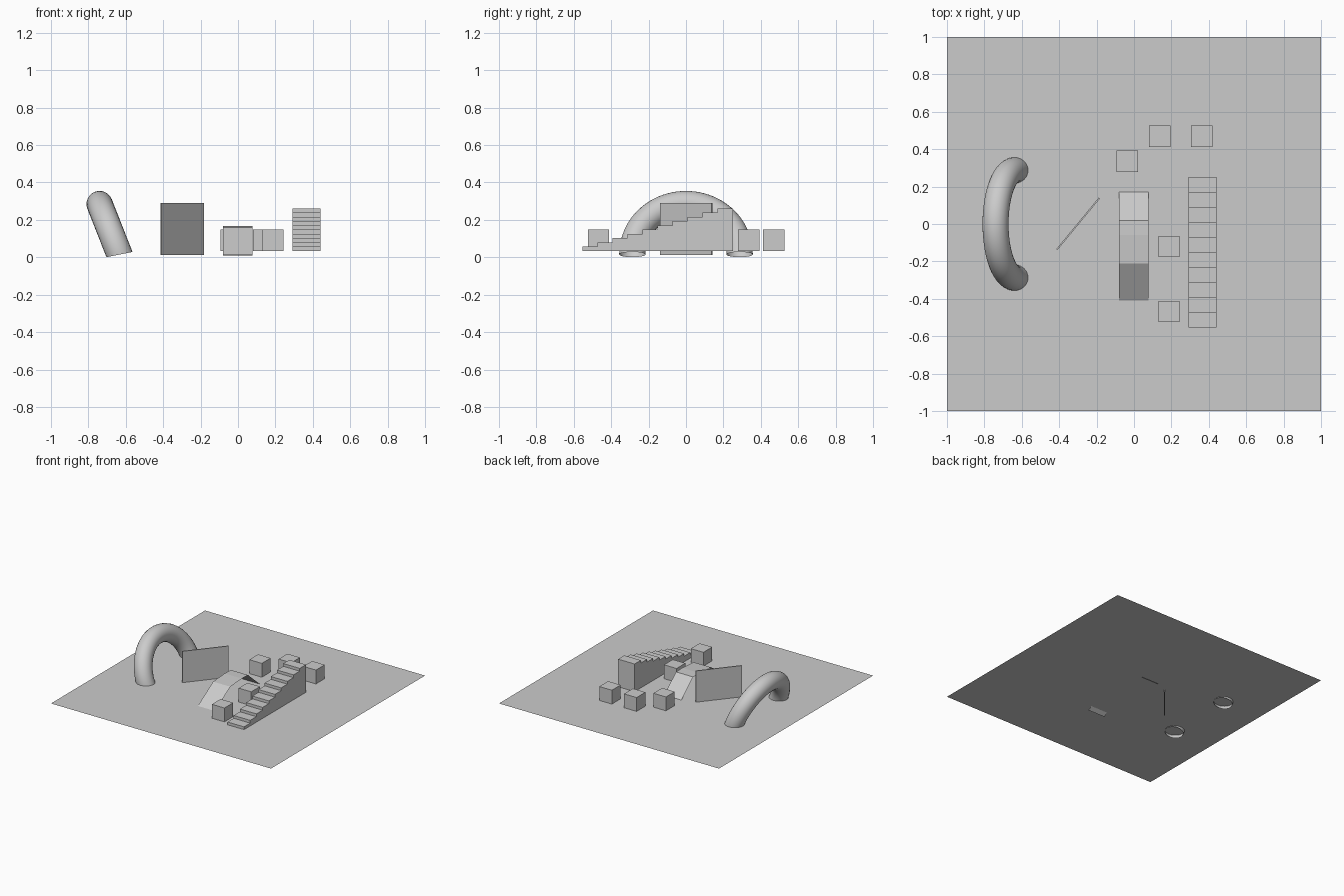
import bpy, bmesh
from math import sin, cos, pi, radians, atan2, hypot
from mathutils import Vector

if "Cube" in bpy.data.objects:
    bpy.data.objects.remove(bpy.data.objects["Cube"])

FLOOR = 0.034


def make(name, verts, faces):
    me = bpy.data.meshes.new(name)
    me.from_pydata(verts, [], faces)
    ob = bpy.data.objects.new(name, me)
    bpy.context.collection.objects.link(ob)
    return ob


def extrude_profile(name, pts, x0, x1, closed):
    """Sweep a (y, z) profile along x; closed profiles get end caps."""
    n = len(pts)
    verts = [(x0, y, z) for y, z in pts] + [(x1, y, z) for y, z in pts]
    faces = [(i, (i + 1) % n, n + (i + 1) % n, n + i) for i in range(n if closed else n - 1)]
    if closed:
        faces += [tuple(reversed(range(n))), tuple(range(n, 2 * n))]
    ob = make(name, verts, faces)
    bm = bmesh.new()
    bm.from_mesh(ob.data)
    bmesh.ops.recalc_face_normals(bm, faces=bm.faces)
    if not closed and sum(f.normal.z for f in bm.faces) < 0:
        bmesh.ops.reverse_faces(bm, faces=bm.faces)
    bm.to_mesh(ob.data)
    bm.free()
    return ob


def box(name, centre, size, turn=0.0):
    bpy.ops.mesh.primitive_cube_add(size=1, location=centre, rotation=(0, 0, turn))
    ob = bpy.context.object
    ob.name = name
    ob.scale = size
    return ob


# flat ground sheet
make("ground_sheet", [(-1, -1, FLOOR), (1, -1, FLOOR), (1, 1, FLOOR), (-1, 1, FLOOR)], [(0, 1, 2, 3)])

# loose blocks
S = 0.114
for i, (x, y) in enumerate([(0.137, 0.47), (0.362, 0.47), (-0.036, 0.336), (0.187, -0.12), (0.187, -0.468)]):
    box(f"block_{i + 1}", (x, y, FLOOR + S / 2), (S, S, S))

# solid staircase of ten steps
STEPS, Y0, RUN, RISE = 10, -0.553, 0.0803, 0.0227
profile = [(Y0, FLOOR)]
for i in range(STEPS):
    z = FLOOR + RISE * (i + 1)
    profile += [(Y0 + RUN * i, z), (Y0 + RUN * (i + 1), z)]
profile.append((Y0 + RUN * STEPS, FLOOR))
extrude_profile("staircase", profile, 0.292, 0.442, True)

# bent ramp sheet, its ends dipping under the ground
ramp = [(-0.442, 0.013), (-0.21, 0.158), (-0.06, 0.168), (0.02, 0.166), (0.2, 0.01)]
extrude_profile("ramp", ramp, -0.079, 0.077, False)

# thin upright panel set at an angle
a, b = Vector((-0.412, -0.136)), Vector((-0.185, 0.139))
d, m = b - a, (a + b) / 2
box("wall_panel", (m.x, m.y, 0.152), (hypot(d.x, d.y), 0.008, 0.278), atan2(d.y, d.x))

# leaning half-ring arch: open tube, trimmed at the feet
R, r, LEAN, N, M = 0.287, 0.07, radians(21.5), 48, 24
base = Vector((-0.635, 0, 0.018))
up, side = Vector((-sin(LEAN), 0, cos(LEAN))), Vector((cos(LEAN), 0, sin(LEAN)))
verts, faces = [], []
for i in range(N + 1):
    t = radians(-8) + radians(196) * i / N
    out = Vector((0, cos(t), 0)) + up * sin(t)
    for j in range(M):
        p = 2 * pi * j / M
        verts.append(base + out * (R + r * cos(p)) + side * (r * sin(p)))
for i in range(N):
    for j in range(M):
        k = (j + 1) % M
        faces.append((i * M + j, i * M + k, (i + 1) * M + k, (i + 1) * M + j))
arch = make("arch", verts, faces)
bm = bmesh.new()
bm.from_mesh(arch.data)
cut_a, cut_b = Vector((-0.703, 0, 0.001)), Vector((-0.567, 0, 0.028))
n = Vector((-(cut_b.z - cut_a.z), 0, cut_b.x - cut_a.x)).normalized()
bmesh.ops.bisect_plane(bm, geom=bm.verts[:] + bm.edges[:] + bm.faces[:],
                       plane_co=cut_a, plane_no=n, clear_inner=True)
bmesh.ops.recalc_face_normals(bm, faces=bm.faces)
bm.to_mesh(arch.data)
bm.free()
arch.data.shade_smooth()
